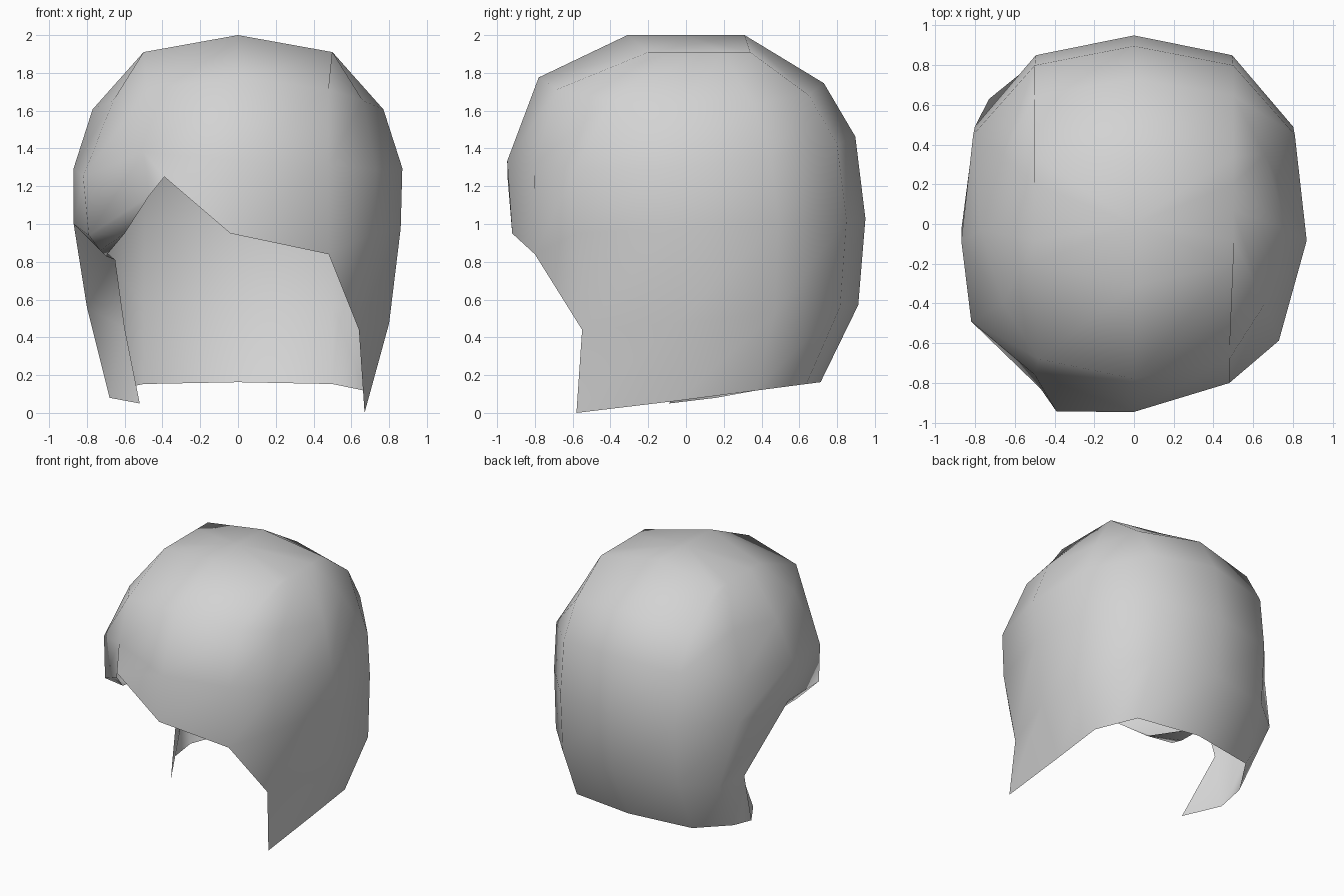
import bpy
import bmesh


def loop_around(back, side, front):
    """Closed ring, clockwise from the back, mirrored across x."""
    return [(0, back)] + side + [(0, front)] + [(-x, y) for x, y in reversed(side)]


def clamp(v, limit):
    return max(-limit, min(limit, v))


cube = bpy.data.objects.get("Cube")
if cube:
    bpy.data.objects.remove(cube)

# Crown, upper and widest outlines of the head
crown_ring = loop_around(.31, [(.5, .34), (.5, .2), (.5, .07), (.5, -.08), (.5, -.2)], -.31)
upper_ring = loop_around(.73, [(.5, .65), (.66, .35), (.77, -.03), (.66, -.4), (.48, -.68)], -.78)
outline = loop_around(.95, [(.5, .85), (.81, .49), (.87, -.06), (.73, -.58), (.48, -.8)], -.95)
COUNT = len(outline)

# Rings from crown to nape with their height rules
rings = [
    crown_ring,
    upper_ring,
    [(x, y * .97 - .025) for x, y in outline],
    [(x * .99, y) for x, y in outline],
    [(clamp(x, .8), y * .96) for x, y in outline],
    [(clamp(x, .67), y * .75) for x, y in outline],
]
heights = [
    lambda x, y: 2 - .36 * x * x,
    lambda x, y: 1.76 - .26 * x * x - .02 * y,
    lambda x, y: 1.4 - .13 * x * x + .07 * y,
    lambda x, y: .98 + .05 * y,
    lambda x, y: .48 + .1 * y,
    lambda x, y: .07 + .13 * y,
]
grid = [[(x, y, h(x, y)) for x, y in ring] for ring, h in zip(rings, heights)]

# Parted fringe, left lock and right side lock, keyed by ring and column
hairline = {
    (2, 7): (-.5, -.76, 1.38), (2, 8): (-.82, -.49, 1.25),
    (3, 5): (.48, -.8, .84), (3, 6): (-.04, -.92, .95),
    (3, 7): (-.39, -.945, 1.25), (3, 8): (-.79, -.52, .94),
    (3, 9): (-.87, -.03, 1.0),
    (4, 4): (.64, -.55, .44), (5, 4): (.67, -.58, 0),
    (4, 9): (-.8, .42, .56), (5, 9): (-.68, .16, .08),
    (4, 10): (-.73, .63, .54),
    (4, 8): (-.6, .18, .45), (5, 8): (-.52, -.09, .05),
}
for (r, c), point in hairline.items():
    grid[r][c] = point

bm = bmesh.new()
verts = [[bm.verts.new(p) for p in ring] for ring in grid]

# Crown cap
crown = bm.verts.new((0, 0, 2))
for c in range(COUNT):
    bm.faces.new((crown, verts[0][(c + 1) % COUNT], verts[0][c]))

# Shell, leaving the face open below the fringe
for r in range(5):
    for c in range(COUNT):
        d = (c + 1) % COUNT
        if r >= 3 and 4 <= c <= 7 or (r, c) in ((2, 7), (3, 8)):
            continue
        bm.faces.new((verts[r][c], verts[r][d], verts[r + 1][d], verts[r + 1][c]))

# Left temple corner
bm.faces.new((verts[3][4], verts[3][5], verts[4][4]))

# Right fringe flap hanging over the side lock
brow, lip, rim, tip, root = [bm.verts.new(p) for p in (
    (-.47, -.83, 1.15), (-.6, -.57, .95),
    (-.73, -.34, .86), (-.7, -.06, .83), (-.65, .02, .81))]
flap = [verts[3][8], rim, tip, root]
for a, b in zip(flap, flap[1:]):
    bm.faces.new((a, verts[3][9], b))
bm.faces.new((root, verts[3][9], verts[4][9], verts[4][8]))

# Right fringe edge folded under the flap
bm.faces.new((verts[2][7], verts[2][8], flap[0], brow))
bm.faces.new((verts[2][7], brow, verts[3][7]))
bm.faces.new((brow, flap[0], lip))
bm.faces.new((lip, flap[0], rim))
bm.faces.new((lip, rim, tip))

bmesh.ops.delete(bm, geom=[v for v in bm.verts if not v.link_faces], context='VERTS')
for face in bm.faces:
    face.smooth = True

mesh = bpy.data.meshes.new("hair_shell")
bm.to_mesh(mesh)
bm.free()
hair = bpy.data.objects.new("hair_shell", mesh)
bpy.context.collection.objects.link(hair)

# Plain grey material
grey = bpy.data.materials.new("light_grey")
grey.use_nodes = True
colour = (.65, .65, .65, 1)
grey.diffuse_color = colour
grey.node_tree.nodes["Principled BSDF"].inputs["Base Color"].default_value = colour
mesh.materials.append(grey)
